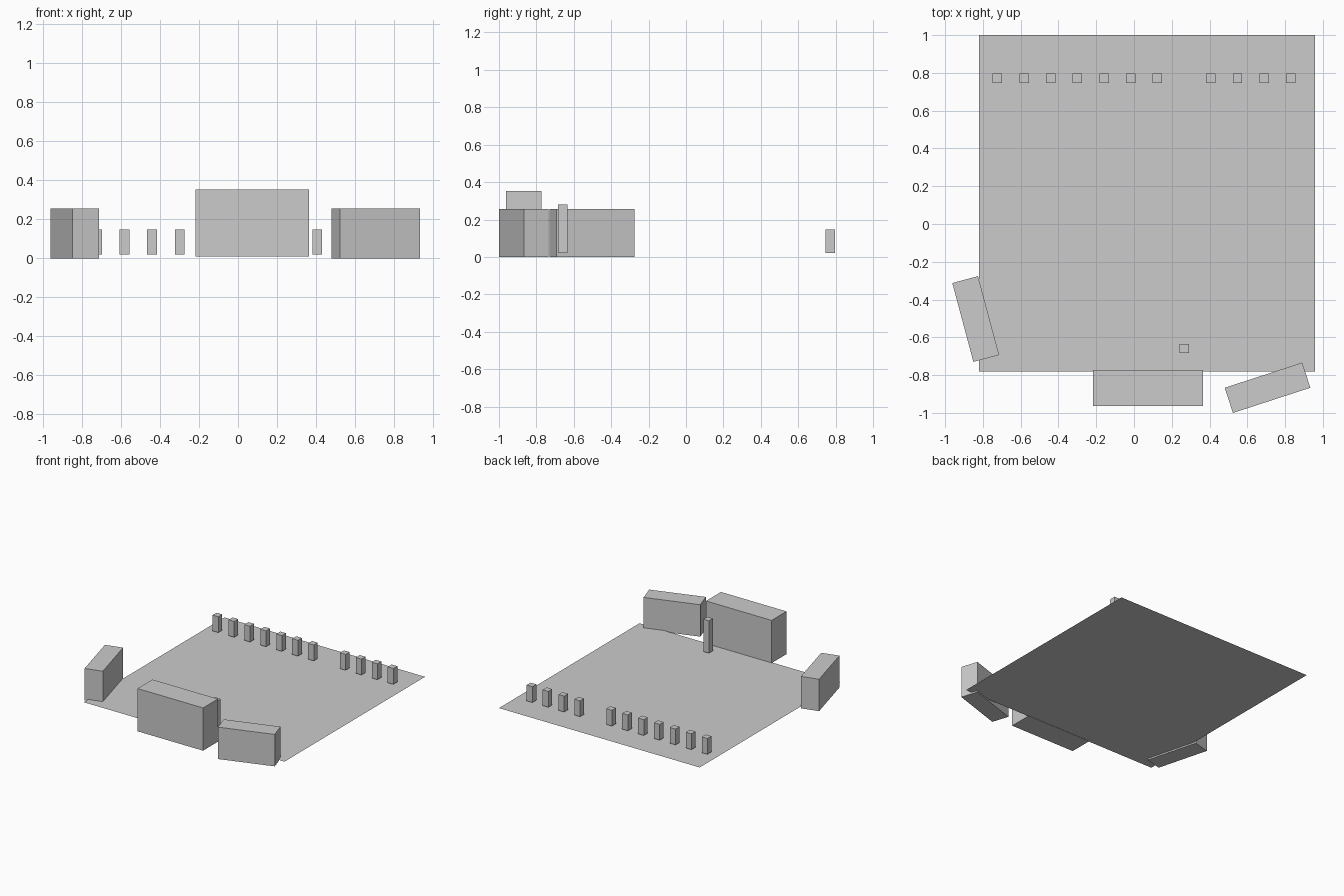
import bpy
import bmesh
from math import radians
from mathutils import Matrix

if "Cube" in bpy.data.objects:
    bpy.data.objects.remove(bpy.data.objects["Cube"])


def box(name, x, y, z0, z1, length, depth, angle=0.0):
    """Upright box centred on x, y, running from z0 to z1, turned about z."""
    bm = bmesh.new()
    bmesh.ops.create_cube(bm, size=1.0, matrix=Matrix.Diagonal((length, depth, z1 - z0, 1)))
    mesh = bpy.data.meshes.new(name)
    bm.to_mesh(mesh)
    bm.free()
    ob = bpy.data.objects.new(name, mesh)
    ob.location = (x, y, (z0 + z1) / 2)
    ob.rotation_euler.z = radians(angle)
    bpy.context.collection.objects.link(ob)
    return ob


# Flat floor sheet
bpy.ops.mesh.primitive_plane_add(size=1.781, location=(0.069, 0.1095, 0.012))
bpy.context.object.name = "floor"

# Three large blocks along the front
box("centre_block", 0.073, -0.868, 0.01, 0.353, 0.582, 0.189)
box("right_block", 0.707, -0.867, 0.0, 0.256, 0.431, 0.14, 18)
box("left_block", -0.838, -0.503, 0.0, 0.256, 0.432, 0.141, -75)

# Row of short posts at the back; the one missing from the row stands tall at the front
for i in range(12):
    x = -0.723 + 0.1412 * i
    if i == 7:
        box("tall_post", x, -0.659, 0.02, 0.28, 0.05, 0.05)
    else:
        box(f"short_post_{i + 1}", x, 0.772, 0.02, 0.147, 0.05, 0.05)
